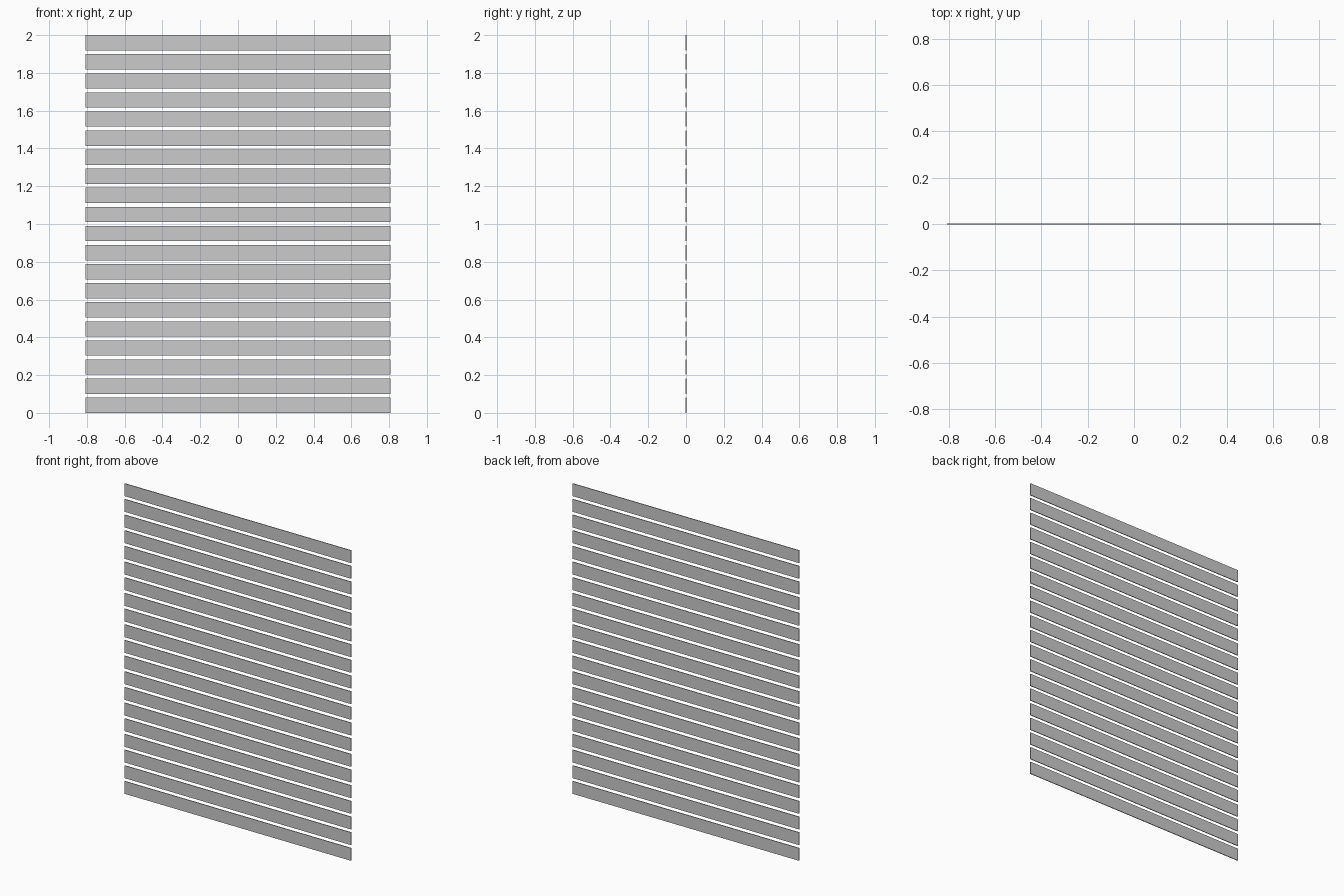
import bpy

if "Cube" in bpy.data.objects:
    bpy.data.objects.remove(bpy.data.objects["Cube"])

COUNT = 20
WIDTH, THICK, HEIGHT = 1.615, 0.005, 0.081
PITCH = (2.0 - HEIGHT) / (COUNT - 1)

# One thin horizontal slat, repeated up the panel
for i in range(COUNT):
    bpy.ops.mesh.primitive_cube_add(size=1, location=(0, 0, HEIGHT / 2 + i * PITCH))
    slat = bpy.context.object
    slat.name = f"slat_{i + 1:02d}"
    slat.scale = (WIDTH, THICK, HEIGHT)
    bpy.ops.object.transform_apply(location=False, rotation=False, scale=True)
